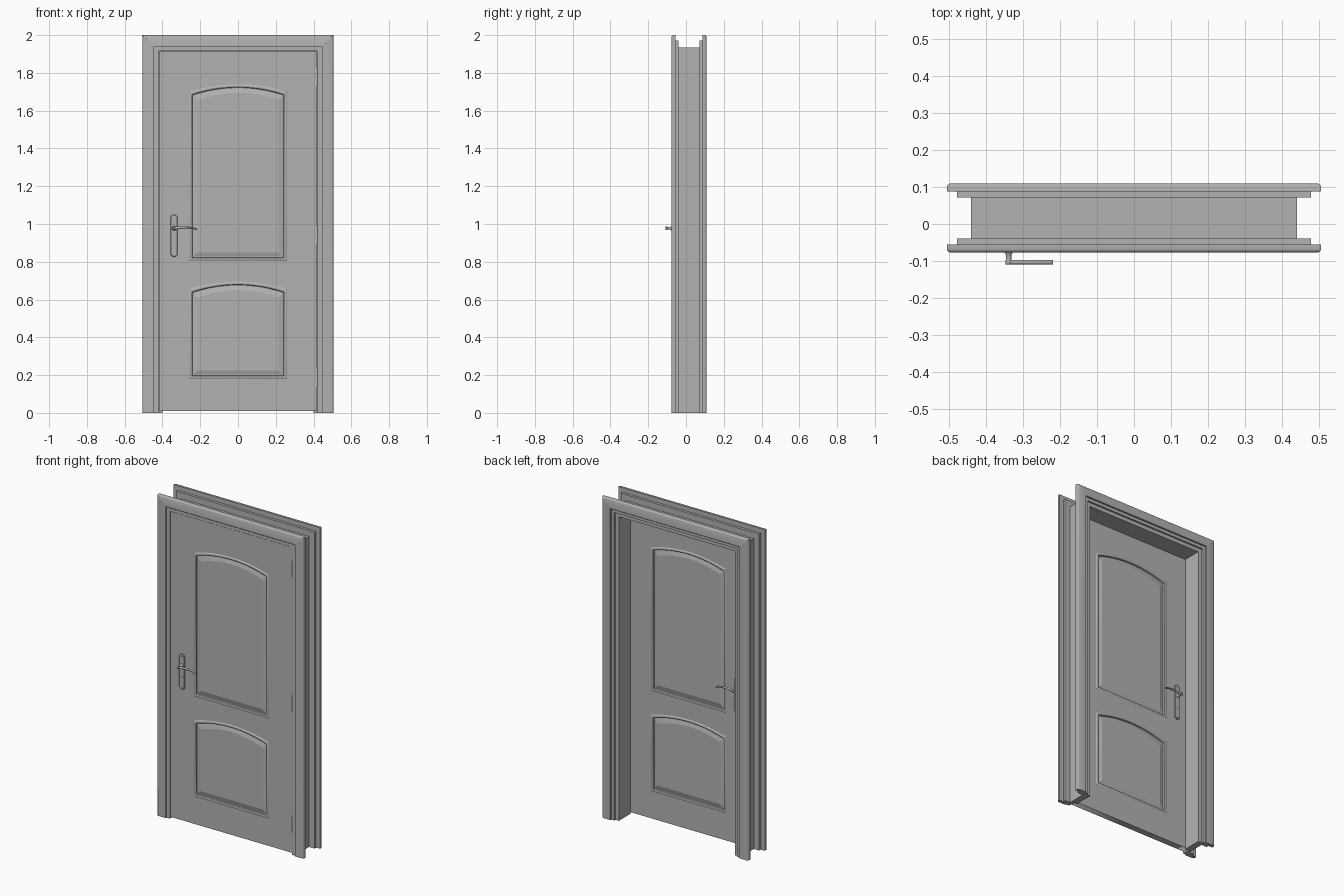
import bpy, bmesh, math

if "Cube" in bpy.data.objects:
    bpy.data.objects.remove(bpy.data.objects["Cube"])

LEAF_Y, LEAF_T = -0.045, 0.02      # leaf mid-plane and half thickness
GREY = bpy.data.materials.new("dark_grey")
GREY.diffuse_color = (0.45, 0.45, 0.45, 1)
GREY.use_nodes = True
GREY.node_tree.nodes["Principled BSDF"].inputs["Base Color"].default_value = GREY.diffuse_color


def loft(name, rings, smooth=None):
    """Skin a list of equal-length closed rings and cap both ends."""
    bm = bmesh.new()
    vs = [[bm.verts.new(p) for p in r] for r in rings]
    n = len(rings[0])
    for a, b in zip(vs, vs[1:]):
        for i in range(n):
            j = (i + 1) % n
            bm.faces.new((a[i], a[j], b[j], b[i]))
    bm.faces.new(vs[0])
    bm.faces.new(vs[-1])
    bmesh.ops.recalc_face_normals(bm, faces=bm.faces[:])
    me = bpy.data.meshes.new(name)
    bm.to_mesh(me)
    bm.free()
    me.materials.append(GREY)
    ob = bpy.data.objects.new(name, me)
    bpy.context.collection.objects.link(ob)
    if smooth:
        bpy.ops.object.select_all(action='DESELECT')
        ob.select_set(True)
        bpy.context.view_layer.objects.active = ob
        bpy.ops.object.shade_smooth_by_angle(angle=math.radians(smooth))
    return ob


def surround(name, profile, smooth=None):
    """Two posts and a head with mitred corners, from an (x, y) profile."""
    top = lambda x: x + 1.495
    corners = {s: [(s * x, y, top(x)) for x, y in profile] for s in (-1, 1)}
    for s, tag in ((-1, "left"), (1, "right")):
        foot = [(s * x, y, 0) for x, y in profile]
        loft(f"{name}_{tag}", [foot, corners[s]], smooth)
    loft(name + "_head", [corners[-1], corners[1]], smooth)


def arch(half, bottom, spring, crown, d=0.0, n=20):
    """Arched panel outline in x, z, inset by d."""
    h = half - d
    pts = [(-h, bottom + d), (h, bottom + d)]
    for i in range(n + 1):
        t = 1 - 2 * i / n
        pts.append((h * t, spring - d + (crown - spring) * (1 - t * t)))
    return pts


def disc(r, cx, cz, y, n=16, rz=None):
    return [(cx + r * math.cos(2 * math.pi * i / n), y,
             cz + (rz or r) * math.sin(2 * math.pi * i / n)) for i in range(n)]


# casings: rounded face board with a tongue behind it
def casing(name, face, sign):
    prof = [(0.505, 0.022), (0.505, 0.010), (0.5035, 0.005), (0.500, 0.0015),
            (0.494, 0), (0.446, 0), (0.444, 0.002),
            (0.444, 0.026), (0.440, 0.026), (0.440, 0.038), (0.477, 0.038),
            (0.477, 0.022)]
    surround(name, [(x, face + sign * y) for x, y in prof], 28)


casing("front_casing", -0.077, 1)
casing("back_casing", 0.1095, -1)

# jamb with door rebate and stop
surround("jamb", [(0.4435, -0.069), (0.422, -0.069), (0.422, -0.024),
                  (0.400, -0.024), (0.400, 0.090), (0.424, 0.090),
                  (0.424, 0.101), (0.4435, 0.101), (0.4435, 0.088),
                  (0.440, 0.073), (0.440, -0.039), (0.4435, -0.055)])

# door leaf: slab with two arched openings
PANELS = {"upper_panel": (0.26, 0.805, 1.70, 1.74),
          "lower_panel": (0.26, 0.18, 0.655, 0.695)}
cu = bpy.data.curves.new("door_leaf", 'CURVE')
cu.dimensions, cu.fill_mode, cu.extrude = '2D', 'BOTH', LEAF_T
outlines = [[(-0.419, 0.01), (0.419, 0.01), (0.419, 1.914), (-0.419, 1.914)]]
outlines += [arch(*p) for p in PANELS.values()]
for pts in outlines:
    sp = cu.splines.new('POLY')
    sp.points.add(len(pts) - 1)
    for q, (x, z) in zip(sp.points, pts):
        q.co = (x, z, 0, 1)
    sp.use_cyclic_u = True
leaf = bpy.data.objects.new("door_leaf", cu)
bpy.context.collection.objects.link(leaf)
leaf.rotation_euler.x = math.pi / 2
leaf.location.y = LEAF_Y
bpy.ops.object.select_all(action='DESELECT')
bpy.context.view_layer.objects.active = leaf
leaf.select_set(True)
bpy.ops.object.convert(target='MESH')
leaf.data.materials.clear()
leaf.data.materials.append(GREY)

# raised panels with a moulded border, both sides (inset, height)
MOULD = [(0.045, -0.001), (0.022, -0.008), (0.018, -0.008), (0.016, 0.001),
         (0.012, 0.004), (0.007, 0.0045), (0.003, 0.002), (0, 0)]
for name, p in PANELS.items():
    side = lambda s, m: [[(x, LEAF_Y + s * (LEAF_T + h), z)
                          for x, z in arch(*p, d=d)] for d, h in m]
    panel = loft(name, side(-1, MOULD) + side(1, MOULD[::-1]))
    # only the curved border is smooth; the field and its bevel stay flat
    ring = len(arch(*p))
    for f in panel.data.polygons:
        k = f.index // ring
        f.use_smooth = 3 <= k <= 5 or 9 <= k <= 11

# lever handles with long plates, front and back
HX, HZ = -0.338, 0.977
for s, tag in ((-1, "front"), (1, "back")):
    Y = lambda h: LEAF_Y + s * (LEAF_T + h)

    def capsule(r, h, n=10):
        out = []
        for c, a0 in ((1.03, 0), (0.845, math.pi)):
            for i in range(n + 1):
                a = a0 + math.pi * i / n
                out.append((HX + r * math.cos(a), Y(h), c + r * math.sin(a)))
        return out

    loft(tag + "_handle_plate", [capsule(0.019, -0.001), capsule(0.019, 0.004),
                                 capsule(0.016, 0.007)], 30)
    loft(tag + "_handle_neck", [disc(r, HX, HZ, Y(h)) for r, h in (
        (0.012, 0.005), (0.011, 0.012), (0.007, 0.018), (0.007, 0.030),
        (0.008, 0.034), (0.008, 0.043), (0.006, 0.0445))], 35)
    loft(tag + "_keyhole", [disc(0.006, HX, 0.90, Y(h), rz=0.009)
                            for h in (0.006, 0.009)], 35)
    for i, z in enumerate((1.036, 0.839)):
        loft(f"{tag}_plate_screw_{i}", [disc(0.005, HX, z, Y(h), 12)
                                        for h in (0.006, 0.0085)], 35)
    rings = []
    for x, z, r in ((-0.346, 0.973, 0.004), (-0.338, 0.976, 0.008),
                    (-0.32, 0.980, 0.008), (-0.29, 0.982, 0.006),
                    (-0.26, 0.981, 0.005), (-0.232, 0.977, 0.005),
                    (-0.218, 0.972, 0.004)):
        rings.append([(x, Y(0.038 + 0.0062 * math.cos(a)), z + r * math.sin(a))
                      for a in [2 * math.pi * k / 12 for k in range(12)]])
    loft(tag + "_lever", rings, 40)

# hinge barrels in the gap between leaf and jamb
for i, z in enumerate((0.19, 0.94, 1.78)):
    rings = []
    for dz in (-0.05, 0.05):
        rings.append([(x, c - 0.0665, z + dz)
                      for x, _, c in disc(0.004, 0.4215, 0, 0, 12)])
    loft(f"hinge_{i}", rings, 35)
